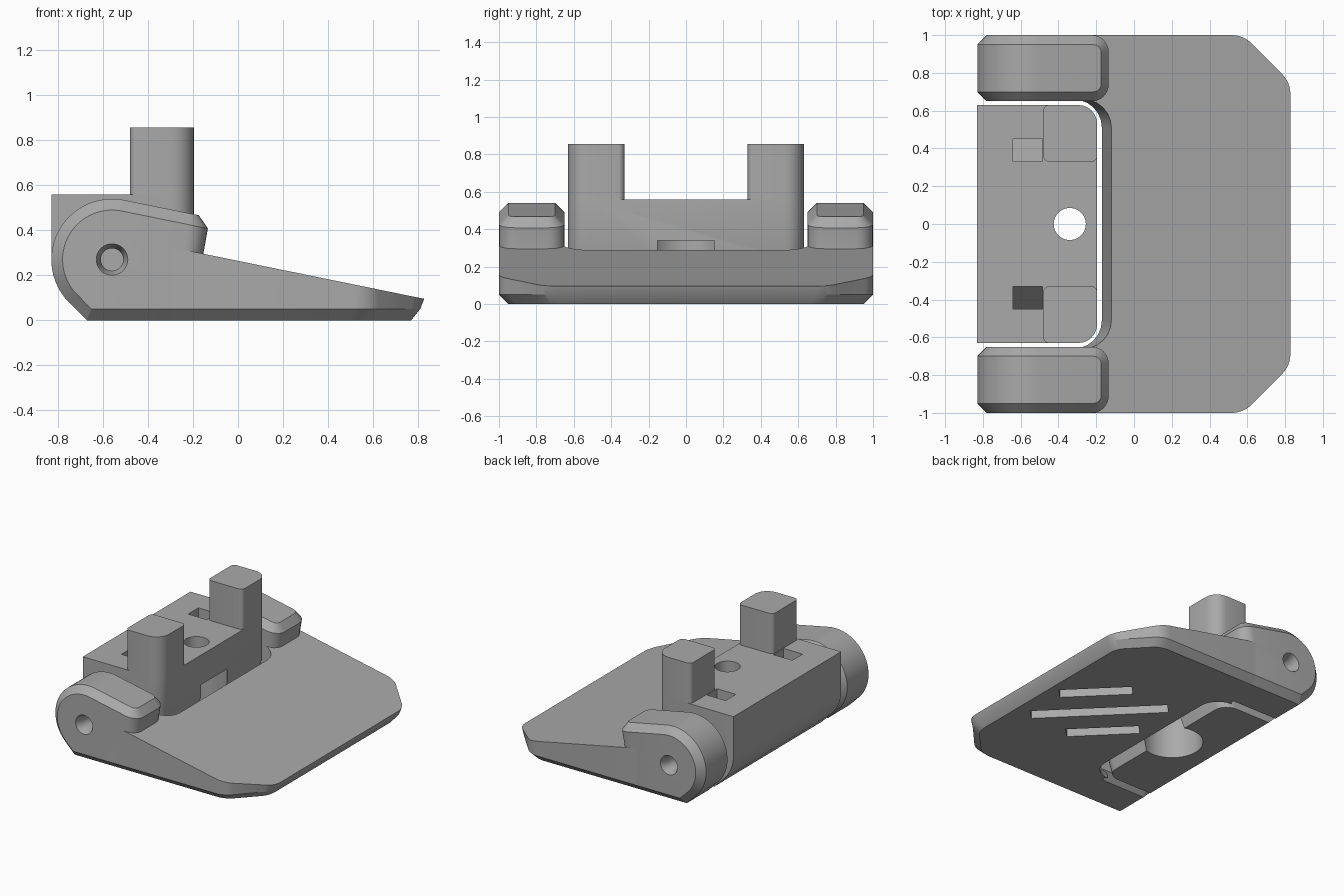
import bpy, bmesh, math
from mathutils import Vector

cube = bpy.data.objects.get("Cube")
if cube:
    bpy.data.objects.remove(cube, do_unlink=True)

grey = bpy.data.materials.new("plain grey")
grey.use_nodes = True
grey.diffuse_color = (0.4, 0.4, 0.4, 1)
grey.node_tree.nodes["Principled BSDF"].inputs["Base Color"].default_value = grey.diffuse_color

PIN_X, PIN_Z, PIN_R = -0.56, 0.27, 0.27


def rounded(corners, steps=6):
    """Turn (x, y, radius) corners into a rounded outline."""
    out = []
    for i, (x, y, r) in enumerate(corners):
        p = Vector((x, y))
        if not r:
            out.append(p)
            continue
        a = (Vector(corners[i - 1][:2]) - p).normalized()
        b = (Vector(corners[(i + 1) % len(corners)][:2]) - p).normalized()
        cut = r / math.tan(a.angle(b) / 2)
        s, e = p + a * cut, p + b * cut
        mid = p + (a + b).normalized() * (r / math.sin(a.angle(b) / 2))
        turn = (s - mid).angle_signed(e - mid)
        for k in range(steps + 1):
            t = -turn * k / steps
            v = s - mid
            out.append(mid + Vector((v.x * math.cos(t) - v.y * math.sin(t),
                                     v.x * math.sin(t) + v.y * math.cos(t))))
    return out


def loft(rings):
    """Closed solid through rings with equal point counts."""
    bm = bmesh.new()
    loops = [[bm.verts.new(p) for p in ring] for ring in rings]
    n = len(loops[0])
    for lo, hi in zip(loops, loops[1:]):
        for i in range(n):
            j = (i + 1) % n
            bm.faces.new((lo[i], lo[j], hi[j], hi[i]))
    bm.faces.new(loops[0][::-1])
    bm.faces.new(loops[-1])
    bmesh.ops.recalc_face_normals(bm, faces=bm.faces)
    return bm


def slab(outline, z0, z1):
    return loft([[(p[0], p[1], z) for p in outline] for z in (z0, z1)])


def side_solid(profile, y0, y1):
    return loft([[(x, y, z) for x, z in profile] for y in (y0, y1)])


def disc(x, y, r, n=40):
    return [(x + r * math.cos(k * math.tau / n), y + r * math.sin(k * math.tau / n)) for k in range(n)]


def make(name, bm):
    me = bpy.data.meshes.new(name)
    bm.normal_update()
    bm.to_mesh(me)
    bm.free()
    me.materials.append(grey)
    ob = bpy.data.objects.new(name, me)
    bpy.context.collection.objects.link(ob)
    return ob


def activate(ob):
    bpy.ops.object.select_all(action='DESELECT')
    ob.select_set(True)
    bpy.context.view_layer.objects.active = ob


def combine(ob, bm, operation='DIFFERENCE'):
    tool = make("cutter", bm)
    tool.hide_render = True
    mod = ob.modifiers.new("cut", 'BOOLEAN')
    mod.operation, mod.solver, mod.object = operation, 'EXACT', tool
    activate(ob)
    bpy.ops.object.modifier_apply(modifier=mod.name)
    bpy.data.objects.remove(tool, do_unlink=True)


def finish(ob):
    activate(ob)
    bpy.ops.object.shade_smooth_by_angle(angle=math.radians(25))


def hinge_arc(start, stop, steps):
    """Points round the hinge axis, ending at the sloped foot."""
    pts = []
    for k in range(steps + 1):
        a = math.radians(start + (stop - start) * k / steps)
        pts.append((PIN_X + PIN_R * math.cos(a), PIN_Z + PIN_R * math.sin(a)))
    return pts + [(-0.672, 0)]


# Wedge plate with a rounded hinge notch and a bottom chamfer
def plate_ring(d, tip, notch, height):
    half = [(-0.3, 0.66, 0), (-0.3, 1 - d, 0), (0.58 - 0.4 * d, 1 - d, 0.15),
            (tip, 0.75 - 0.4 * d, 0.15)]
    low = [(x, -y, r) for x, y, r in half[::-1]]
    inner = [(notch, -0.66, 0.15), (notch, 0.66, 0.15)]
    return [(p.x, p.y, height(p.x)) for p in rounded(half + low + inner)]


plate = make("wedge_plate", loft([
    plate_ring(0.05, 0.77, -0.17, lambda x: 0),
    plate_ring(0, 0.81, -0.16, lambda x: 0.05),
    plate_ring(0, 0.828, -0.12, lambda x: 0.305 - 0.204 * (x + 0.2))]))

# Diagonal grooves under the plate
for shift, length in ((-0.19, 0.5), (0, 0.94), (0.19, 0.5)):
    u, v = Vector((-1, 1)).normalized() * length / 2, Vector((1, 1)).normalized() * 0.05
    c = Vector((0.31 + shift, shift))
    combine(plate, slab([c - u - v, c + u - v, c + u + v, c - u + v], -0.1, 0.06))
finish(plate)

# Hinge arms with rounded ends, chamfered rims and countersunk pin holes
arm_profile = hinge_arc(78.5, 225, 24) + [(-0.155, 0), (-0.155, 0.29), (-0.125, 0.457)]
for name, side in (("front_hinge_arm", -1), ("back_hinge_arm", 1)):
    bm = side_solid(arm_profile, side * 0.65, side)
    ends = [e for e in bm.edges if min(v.co.x for v in e.verts) > -0.16
            and abs(e.verts[0].co.y - e.verts[1].co.y) < 0.01]
    bmesh.ops.bevel(bm, geom=ends, offset=0.09, offset_type='OFFSET', segments=6,
                    profile=0.5, affect='EDGES')
    bm.normal_update()
    strip = {f for f in bm.faces if abs(f.normal.y) < 0.01 and f.normal.x < 0.7}
    rim = [e for e in bm.edges if len(strip.intersection(e.link_faces)) == 1]
    bmesh.ops.bevel(bm, geom=rim, offset=0.05, offset_type='OFFSET', segments=1,
                    affect='EDGES')
    arm = make(name, bm)
    combine(arm, loft([[(x, side * y, z) for x, z in disc(PIN_X, PIN_Z, r)]
                       for y, r in ((1.02, 0.078), (0.95, 0.05), (0.86, 0.05))]))
    finish(arm)

# Pivot block between the arms
block_profile = [(-0.83, 0.56)] + hinge_arc(180, 225, 8) + [(-0.28, 0), (-0.195, 0.25), (-0.195, 0.56)]
bm = side_solid(block_profile, -0.63, 0.63)
corners = [e for e in bm.edges if min(v.co.x for v in e.verts) > -0.3
           and abs(e.verts[0].co.y - e.verts[1].co.y) < 0.01
           and abs(e.verts[0].co.z - e.verts[1].co.z) > 0.1]
bmesh.ops.bevel(bm, geom=corners, offset=0.1, offset_type='OFFSET', segments=6,
                profile=0.5, affect='EDGES')
block = make("pivot_block", bm)

# Bolt hole and its wide recess from below
combine(block, slab(disc(-0.34, 0, 0.21, 48), -0.1, 0.34))
combine(block, slab(disc(-0.34, 0, 0.085), 0.2, 0.7))

# Slanted pockets beside the posts
for side in (-1, 1):
    pocket = [(0.33, 0.6), (0.45, 0.6), (0.45, 0.34), (0.33, 0.48)]
    combine(block, loft([[(x, side * y, z) for y, z in pocket] for x in (-0.64, -0.485)]))
finish(block)

# Upright posts
for name, side in (("front_post", -1), ("back_post", 1)):
    outline = rounded([(-0.48, side * 0.33, 0.03), (-0.195, side * 0.33, 0.03),
                       (-0.195, side * 0.63, 0.1), (-0.48, side * 0.63, 0.03)])
    finish(make(name, slab(outline, 0.5, 0.857)))
